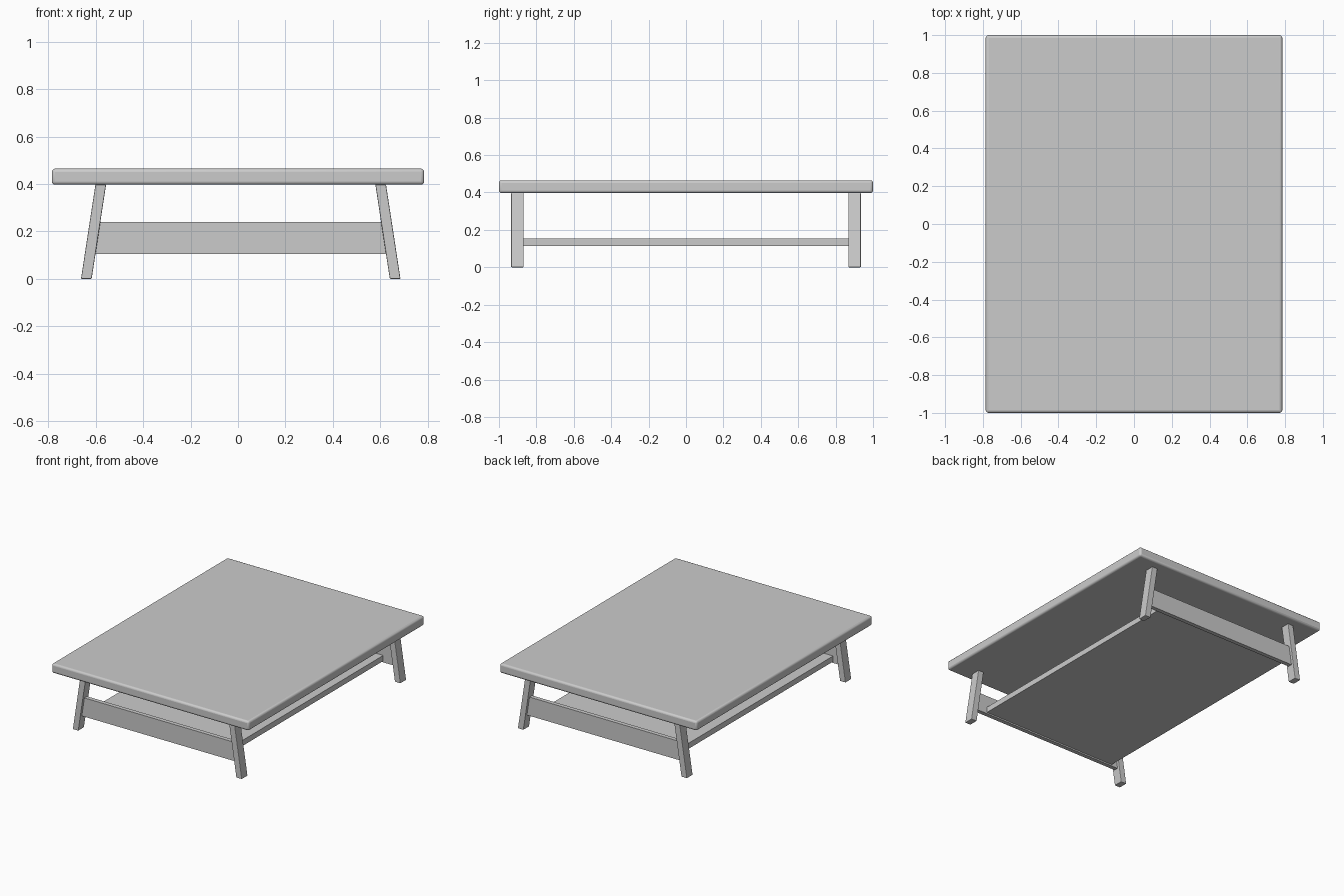
import bpy, bmesh

if "Cube" in bpy.data.objects:
    bpy.data.objects.remove(bpy.data.objects["Cube"])


def prism(name, profile, y0, y1, bevel=0.0, segments=2):
    """Extrude an x/z profile from y0 to y1."""
    bm = bmesh.new()
    face = bm.faces.new([bm.verts.new((x, y0, z)) for x, z in profile])
    out = bmesh.ops.extrude_face_region(bm, geom=[face])
    verts = [g for g in out["geom"] if isinstance(g, bmesh.types.BMVert)]
    bmesh.ops.translate(bm, verts=verts, vec=(0, y1 - y0, 0))
    bmesh.ops.recalc_face_normals(bm, faces=bm.faces[:])
    mesh = bpy.data.meshes.new(name)
    bm.to_mesh(mesh)
    bm.free()
    obj = bpy.data.objects.new(name, mesh)
    bpy.context.collection.objects.link(obj)
    if bevel:
        mod = obj.modifiers.new("soft_edges", "BEVEL")
        mod.width = bevel
        mod.segments = segments
    return obj


def rect(x0, x1, z0, z1):
    return [(x0, z0), (x1, z0), (x1, z1), (x0, z1)]


# Table top with rounded edges
top = prism("table_top", rect(-0.785, 0.785, 0.397, 0.465), -1, 1, 0.014, 3)
bpy.context.view_layer.objects.active = top
top.select_set(True)
bpy.ops.object.shade_smooth_by_angle()

# Splayed leg profiles
left = [(-0.662, 0), (-0.617, 0), (-0.556, 0.398), (-0.601, 0.398)]
right = [(0.640, 0), (0.685, 0), (0.624, 0.398), (0.579, 0.398)]
# Cross rail profile, ends following the leg splay
rail = [(-0.605, 0.105), (0.628, 0.105), (0.607, 0.24), (-0.584, 0.24)]

for end, s in (("front", -1), ("back", 1)):
    prism(end + "_left_leg", left, s * 0.935, s * 0.868, 0.004)
    prism(end + "_right_leg", right, s * 0.935, s * 0.868, 0.004)
    prism(end + "_rail", rail, s * 0.917, s * 0.887)

# Lower shelf between the rails
prism("lower_shelf", rect(-0.55, 0.535, 0.115, 0.155), -0.89, 0.89)
